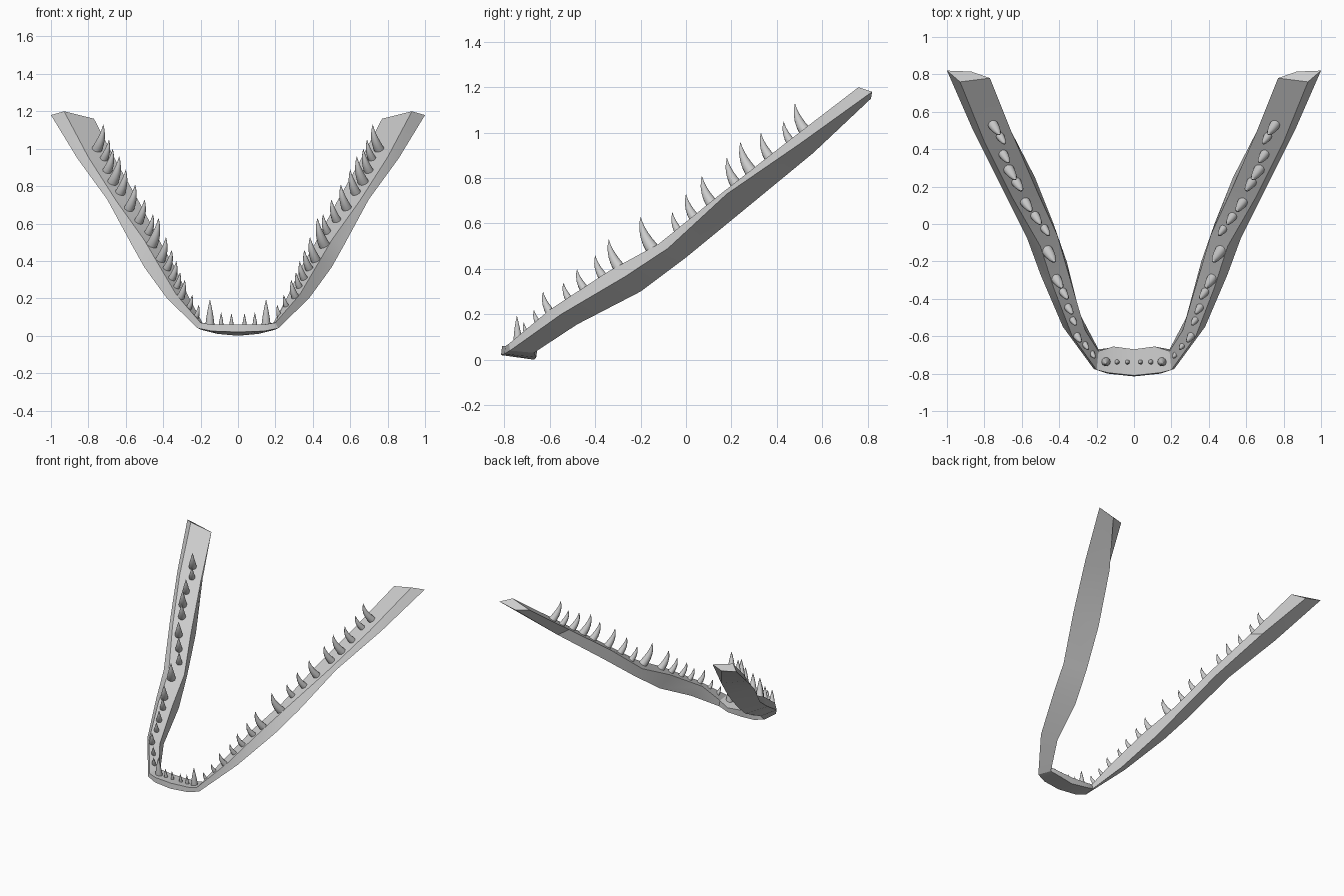
import bpy
import bmesh
import math
from mathutils import Vector

cube = bpy.data.objects.get("Cube")
if cube:
    bpy.data.objects.remove(cube, do_unlink=True)

# One bone colour for everything
bone = bpy.data.materials.new("bone grey")
bone.use_nodes = True
bone.diffuse_color = (0.6, 0.6, 0.6, 1)
bone.node_tree.nodes["Principled BSDF"].inputs["Base Color"].default_value = (0.6, 0.6, 0.6, 1)


def finish(name, bm, angle):
    """Turn the bmesh into a smooth shaded object that keeps sharp edges."""
    bmesh.ops.recalc_face_normals(bm, faces=bm.faces[:])
    mesh = bpy.data.meshes.new(name)
    bm.to_mesh(mesh)
    bm.free()
    mesh.materials.append(bone)
    obj = bpy.data.objects.new(name, mesh)
    bpy.context.collection.objects.link(obj)
    bpy.ops.object.select_all(action="DESELECT")
    bpy.context.view_layer.objects.active = obj
    obj.select_set(True)
    bpy.ops.object.shade_smooth_by_angle(angle=math.radians(angle))
    return obj


def loft(bm, rings):
    """Bridge a list of closed vertex rings with quads."""
    for first, second in zip(rings, rings[1:]):
        count = len(first)
        for i in range(count):
            j = (i + 1) % count
            bm.faces.new((first[i], first[j], second[j], second[i]))


def mirrored(point):
    return Vector((-point[0], point[1], point[2]))


# Jaw cross-sections from chin to left hinge: outer edge, ridge, inner edge, keel
sections = [
    [(0, -.815, .02), (0, -.81, .06), (0, -.67, .05), (0, -.67, 0)],
    [(.14, -.8, .025), (.14, -.795, .06), (.11, -.655, .045), (.11, -.66, .01)],
    [(.215, -.775, .04), (.2, -.78, .07), (.19, -.68, .07), (.19, -.67, .03)],
    [(.38, -.55, .2), (.33, -.6, .22), (.26, -.57, .2), (.29, -.48, .155)],
    [(.5, -.27, .365), (.43, -.34, .39), (.34, -.3, .37), (.36, -.2, .3)],
    [(.57, -.08, .49), (.5, -.12, .51), (.41, -.06, .49), (.43, 0, .45)],
    [(.7, .18, .73), (.65, .14, .72), (.52, .18, .7), (.53, .25, .655)],
    [(.86, .5, .95), (.8, .44, .955), (.65, .48, .93), (.69, .56, .91)],
    [(1, .82, 1.18), (.93, .76, 1.2), (.77, .78, 1.16), (.87, .815, 1.15)],
]

bm = bmesh.new()
right_side = [[mirrored(p) for p in ring] for ring in reversed(sections[1:])]
rings = [[bm.verts.new(p) for p in ring] for ring in right_side + sections]
loft(bm, rings)
bm.faces.new(rings[0])
bm.faces.new(rings[-1])
finish("lower_jaw", bm, 25)


def add_tooth(name, tip, base, radius):
    """Curved fang that leaves the gum leaning forward and ends upright."""
    bm = bmesh.new()
    lean = Vector((tip.x - base.x, tip.y - base.y, 0))
    height = tip.z - base.z
    sides, steps = 10, 6
    rings = []
    for s in range(steps):
        t = s / steps
        centre = base + lean * (1 - (1 - t) ** 2) + Vector((0, 0, height * t))
        slope = Vector((*(lean * 2 * (1 - t)).xy, height))
        turn = Vector((0, 0, 1)).rotation_difference(slope)
        width = radius * (1 - t ** 1.5)
        ring = []
        for k in range(sides):
            a = math.tau * k / sides
            spoke = Vector((math.cos(a), math.sin(a), 0)) * width
            ring.append(bm.verts.new(centre + turn @ spoke))
        rings.append(ring)
    loft(bm, rings)
    point = bm.verts.new(tip)
    for i in range(sides):
        bm.faces.new((rings[-1][i], rings[-1][(i + 1) % sides], point))
    bm.faces.new(rings[0])
    finish(name, bm, 50)


# Side teeth: tip position and height, from the hinge forwards
side_teeth = [
    (.72, .48, 1.13, .13), (.69, .43, 1.05, .1), (.67, .33, 1, .12),
    (.635, .24, .96, .14), (.6, .18, .89, .13), (.55, .07, .81, .13),
    (.5, 0, .73, .115), (.455, -.06, .65, .1), (.425, -.2, .63, .145),
    (.385, -.34, .53, .13), (.355, -.4, .46, .1), (.33, -.48, .4, .095),
    (.31, -.54, .34, .085), (.285, -.63, .3, .1), (.245, -.67, .22, .07),
    (.21, -.715, .165, .075),
]
# Front teeth stand straight up: x, tip height, radius
front_teeth = [(.035, .12, .013), (.09, .125, .014), (.15, .195, .025)]

for side, sign in (("left", 1), ("right", -1)):
    for n, (x, y, z, size) in enumerate(side_teeth):
        tip = Vector((x * sign, y, z))
        base = tip + Vector((.3 * sign, .45, -1.1)) * size
        add_tooth(f"{side}_side_tooth_{n + 1}", tip, base, size * .2 + .002)
    for n, (x, z, radius) in enumerate(front_teeth):
        tip = Vector((x * sign, -.745, z))
        base = Vector((x * sign, -.735, .04))
        add_tooth(f"{side}_front_tooth_{n + 1}", tip, base, radius)
